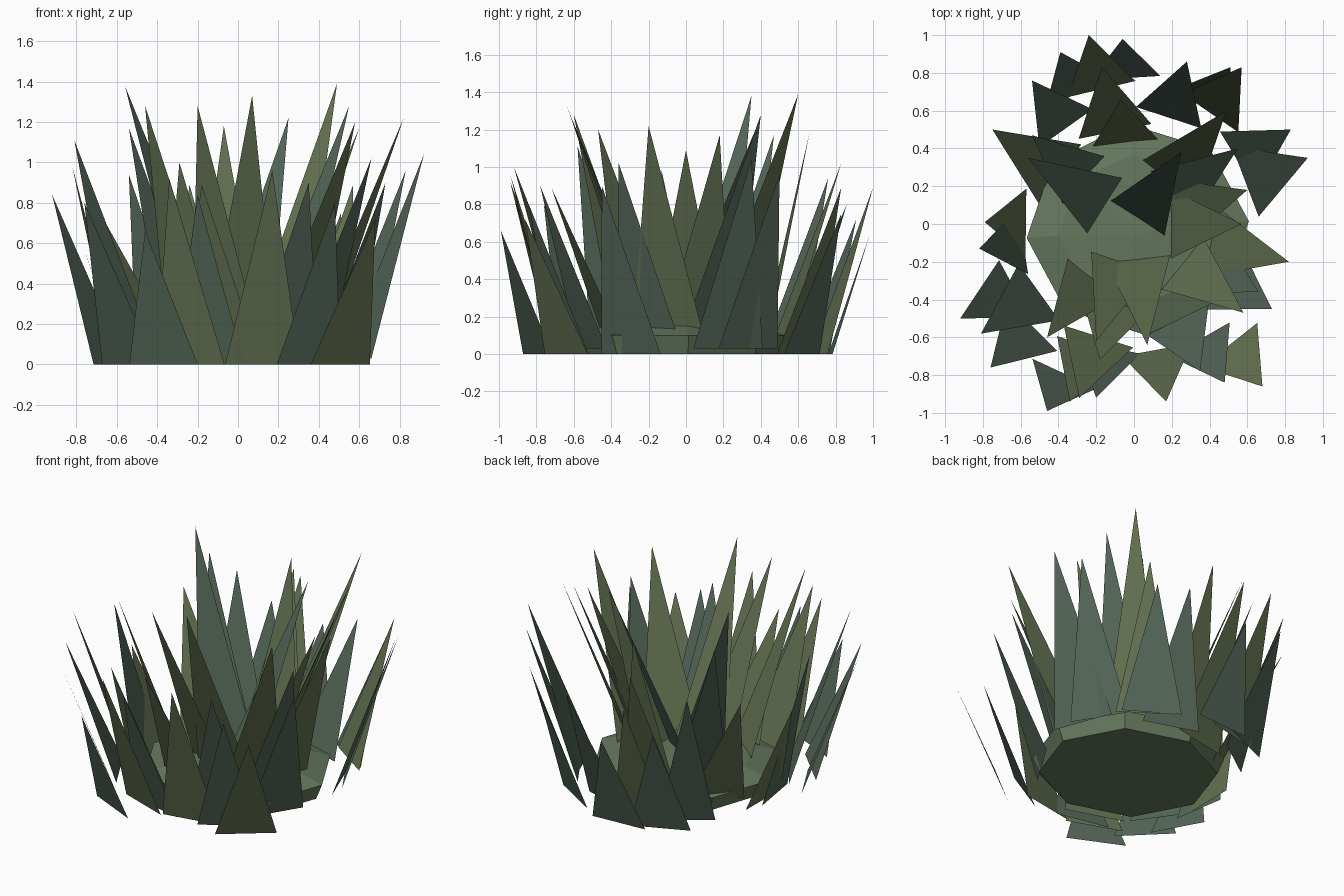
import bpy, random
from math import cos, sin, pi
from mathutils import Vector

if "Cube" in bpy.data.objects:
    bpy.data.objects.remove(bpy.data.objects["Cube"])

random.seed(4)


def material(name, rgb):
    m = bpy.data.materials.new(name)
    m.diffuse_color = (*rgb, 1)
    m.use_nodes = True
    m.node_tree.nodes["Principled BSDF"].inputs["Base Color"].default_value = m.diffuse_color
    return m


def add_mesh(name, verts, faces, mats):
    me = bpy.data.meshes.new(name)
    me.from_pydata(verts, [], faces)
    for m in mats:
        me.materials.append(m)
    ob = bpy.data.objects.new(name, me)
    bpy.context.collection.objects.link(ob)
    return me


moss = material("moss_green", (0.13, 0.185, 0.11))
cool = material("cool_green", (0.09, 0.135, 0.10))
warm = material("warm_green", (0.13, 0.17, 0.085))

# low faceted mound under the grass
N = 8
verts, faces = [], []
for r, z in ((0.55, 0), (0.59, 0.10), (0.42, 0.15)):
    verts += [(0.02 + r * cos(2 * pi * (i + 0.1) / N),
               -0.03 + 0.95 * r * sin(2 * pi * (i + 0.1) / N), z) for i in range(N)]
verts.append((0.02, -0.05, 0.175))
faces.append(tuple(reversed(range(N))))
for i in range(N):
    j = (i + 1) % N
    for k in (0, N):
        faces.append((k + i, k + j, k + N + j, k + N + i))
    faces.append((2 * N + i, 2 * N + j, 3 * N))
add_mesh("mound", verts, faces, [moss])


# blades: one leaning triangle per tip (x, y, z, optional own lean),
# base set back towards the middle; tones gives c(ool) or w(arm) per blade
def blades(name, tips, tones, lean, width, base_z):
    verts, faces = [], []
    for x, y, z, *own in tips:
        out = Vector((x, y, 0)).normalized()
        base = Vector((x, y, base_z)) - out * (own[0] if own else lean) * z
        side = Vector((-out.y, out.x, 0)) * width * random.uniform(0.95, 1.05) / 2
        n = len(verts)
        verts += [base - side, base + side, Vector((x, y, z))]
        faces.append((n, n + 1, n + 2))
    me = add_mesh(name, verts, faces, [cool, warm])
    for p, tone in zip(me.polygons, tones):
        p.material_index = int(tone == "w")


# tall blades growing from the mound top
blades("inner_blades", [
    (-0.56, 0.35, 1.38), (0.25, 0.38, 1.22), (0.49, 0.60, 1.39),
    (0.07, -0.64, 1.33), (-0.20, -0.62, 1.28), (0.58, -0.47, 1.20),
    (0.82, -0.20, 1.22), (0.57, 0.00, 1.09), (0.60, 0.18, 1.17),
    (0.55, 0.40, 1.28), (-0.18, -0.72, 0.89)],
    "ccwwwwwwwcw", 0.35, 0.36, 0.14)

# middle ring
blades("middle_blades", [
    (-0.07, 0.66, 1.18, 0.21), (-0.54, 0.47, 1.17), (-0.46, -0.60, 1.28),
    (-0.81, -0.58, 1.11), (0.92, 0.35, 1.04), (-0.17, 0.83, 1.02),
    (0.66, -0.36, 1.02), (-0.75, 0.50, 0.87, 0.5), (0.83, 0.50, 0.96),
    (0.35, -0.78, 0.90), (-0.29, -0.92, 1.0)],
    "wcwccwcwccw", 0.34, 0.38, 0.03)

# short outer ring
blades("outer_blades", [
    (-0.24, 1.00, 0.89), (-0.06, 0.98, 0.63), (-0.39, 0.91, 0.72),
    (-0.54, 0.76, 0.94), (0.28, 0.86, 0.80, 0.39), (0.51, 0.83, 0.75),
    (0.57, 0.83, 0.89), (-0.82, -0.13, 0.98, 0.24), (-0.79, 0.01, 0.66),
    (-0.92, -0.50, 0.84, 0.39), (-0.76, -0.76, 0.80, 0.39), (-0.46, -0.99, 0.66),
    (-0.34, -0.94, 0.92), (-0.20, -0.92, 0.84), (0.17, -0.94, 0.96, 0.29),
    (0.48, -0.84, 0.80), (0.68, -0.86, 0.72, 0.39), (0.73, -0.45, 0.90)],
    "wcccccwcwcccwcwcwc", 0.33, 0.36, 0.0)
